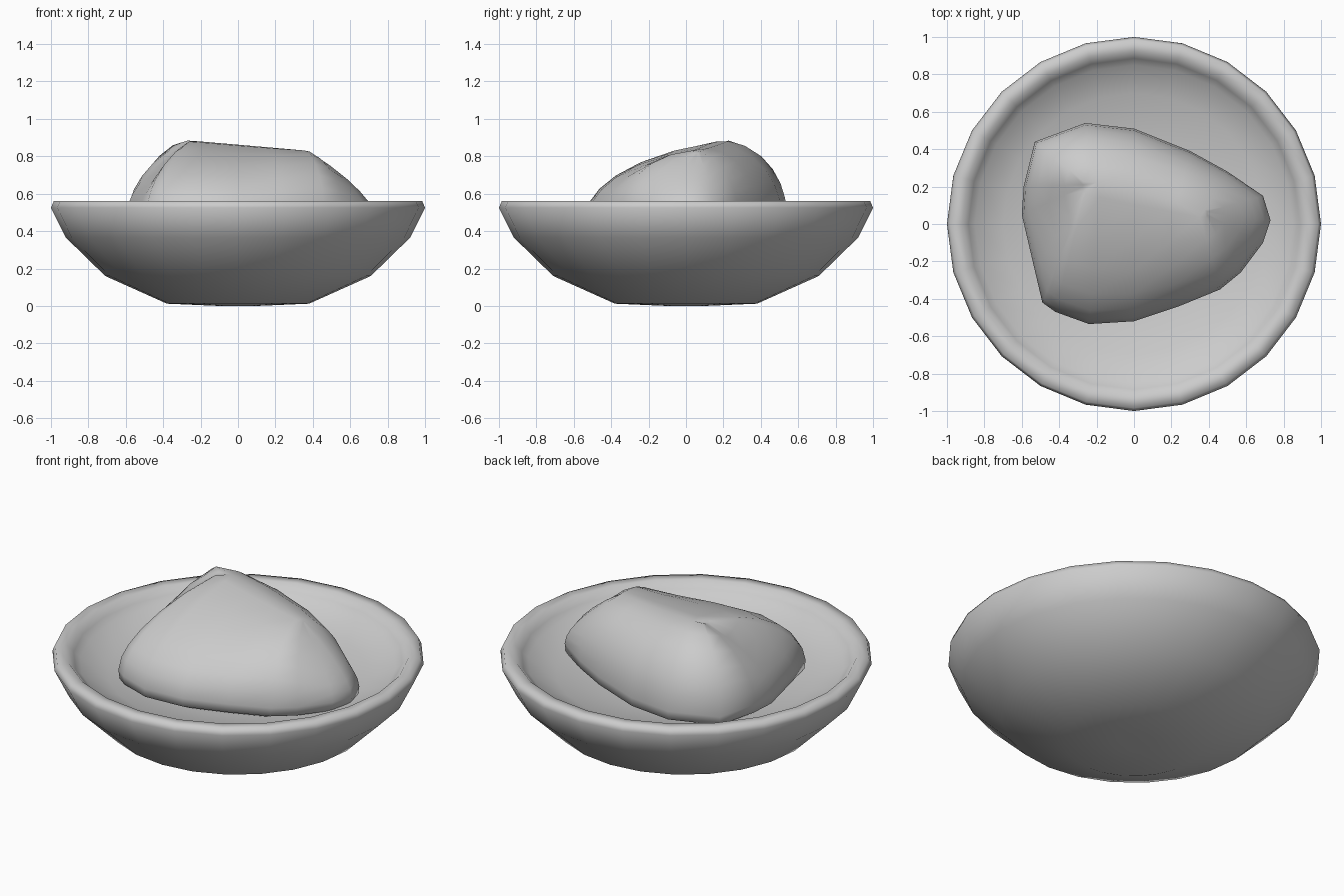
import bpy, bmesh
from math import sin, cos, pi, sqrt

if "Cube" in bpy.data.objects:
    bpy.data.objects.remove(bpy.data.objects["Cube"])


def finish(name, bm):
    bmesh.ops.remove_doubles(bm, verts=bm.verts, dist=0.0005)
    bmesh.ops.recalc_face_normals(bm, faces=bm.faces)
    me = bpy.data.meshes.new(name)
    bm.to_mesh(me)
    bm.free()
    for p in me.polygons:
        p.use_smooth = True
    ob = bpy.data.objects.new(name, me)
    bpy.context.collection.objects.link(ob)
    return ob


def loft(name, rings):
    # closed skin through rings of equal point count, capped at both ends
    bm = bmesh.new()
    rows = [[bm.verts.new(p) for p in r] for r in rings]
    n = len(rows[0])
    for a, b in zip(rows, rows[1:]):
        for i in range(n):
            j = (i + 1) % n
            bm.faces.new((a[i], a[j], b[j], b[i]))
    caps = [bm.faces.new(rows[0][::-1]), bm.faces.new(rows[-1])]
    bmesh.ops.triangulate(bm, faces=caps)
    return finish(name, bm)


# Bowl: 24-sided turned profile, outside bottom to shallow inside floor
profile = [(0.1, 0.0), (0.38, 0.012), (0.71, 0.16), (0.92, 0.365),
           (1.0, 0.525), (0.985, 0.56), (0.92, 0.56), (0.885, 0.522),
           (0.85, 0.49), (0.7, 0.435), (0.45, 0.385), (0.15, 0.37)]
SIDES = 24
loft("bowl", [[(r * cos(2 * pi * i / SIDES), r * sin(2 * pi * i / SIDES), z)
               for i in range(SIDES)] for r, z in profile])

# Lump in the bowl: widest outline rising to a sloping ridge
outline = [(.73, .02), (.69, .15), (.5, .28), (.3, .39), (0, .51), (-.26, .54),
           (-.53, .44), (-.59, .2), (-.6, .05), (-.53, -.25), (-.49, -.42),
           (-.42, -.47), (-.24, -.535), (0, -.52), (.24, -.44), (.46, -.35),
           (.57, -.26), (.69, -.1)]
# share of straight slope (0 = fully rounded) per outline point
straight = {0: .6, 1: .55, 17: .55, 7: .25, 8: .45, 9: .5, 10: .3, 11: .2,
            12: .2, 13: .2, 14: .15, 16: .2, 2: .15}
MID = 0.48


def ridge(x):
    x = min(max(x * 0.75, -0.25), 0.37)
    t = (x + 0.25) / 0.62
    return x, 0.21 - 0.15 * t, 0.885 - 0.055 * t


def upper(u):
    ring = []
    for i, (x, y) in enumerate(outline):
        rx, ry, rz = ridge(x)
        k = straight.get(i, 0)
        h = (1 - k) * sqrt(1 - (1 - u) ** 2) + k * u
        ring.append((x + (rx - x) * u, y + (ry - y) * u, MID + (rz - MID) * h))
    return ring


# the underside tucks into the floor of the bowl
under = [[(x * s, y * s, z) for x, y in outline] for s, z in ((.8, .38), (.99, .43))]
loft("lump", under + [upper(u) for u in (0, 0.03, 0.1, 0.22, 0.4, 0.65, 0.93)])
